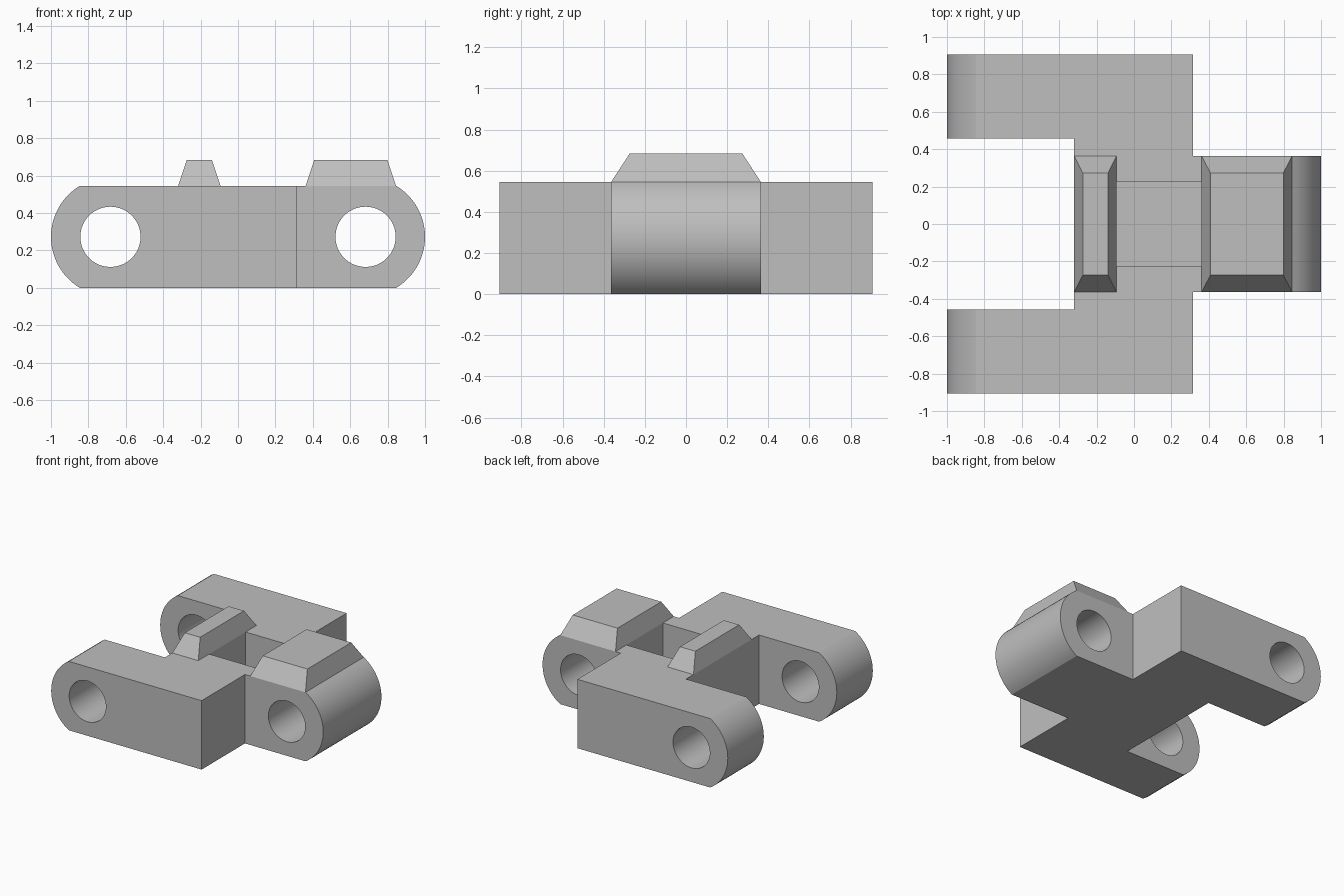
import bpy, bmesh, math
from mathutils import Matrix

cube = bpy.data.objects.get("Cube")
if cube:
    bpy.data.objects.remove(cube, do_unlink=True)

H = 0.545            # link height
PIN_X, PIN_Z = 0.682, H / 2
END_R, HOLE_R = 0.318, 0.161
WIDTH = 0.906        # half width over the arms

grey = bpy.data.materials.new("plain grey")
grey.use_nodes = True
colour = (0.52, 0.52, 0.52, 1)
grey.diffuse_color = colour
grey.node_tree.nodes["Principled BSDF"].inputs["Base Color"].default_value = colour


def finish(name, bm):
    bmesh.ops.recalc_face_normals(bm, faces=bm.faces)
    mesh = bpy.data.meshes.new(name)
    bm.to_mesh(mesh)
    bm.free()
    mesh.materials.append(grey)
    ob = bpy.data.objects.new(name, mesh)
    bpy.context.collection.objects.link(ob)
    return ob


def box(name, x, y, z, taper=(0, 0)):
    """Box between (low, high) pairs, its top drawn in by taper."""
    bm = bmesh.new()
    bmesh.ops.create_cube(bm, size=1)
    for v in bm.verts:
        top = v.co.z > 0
        sx, sy = math.copysign(1, v.co.x), math.copysign(1, v.co.y)
        v.co.x = x[sx > 0] - sx * taper[0] * top
        v.co.y = y[sy > 0] - sy * taper[1] * top
        v.co.z = z[top]
    return finish(name, bm)


def cylinder(name, x):
    bm = bmesh.new()
    place = Matrix.Translation((x, 0, PIN_Z)) @ Matrix.Rotation(math.pi / 2, 4, 'X')
    bmesh.ops.create_cone(bm, cap_ends=True, segments=64, radius1=HOLE_R,
                          radius2=HOLE_R, depth=3, matrix=place)
    return finish(name, bm)


# Link body: side profile with two rounded ends, extruded across the width
half = math.asin(PIN_Z / END_R)
steps = 24
arc = [-half + 2 * half * i / steps for i in range(steps + 1)]
profile = [(PIN_X + END_R * math.cos(a), PIN_Z + END_R * math.sin(a)) for a in arc]
profile += [(-x, z) for x, z in reversed(profile)]
bm = bmesh.new()
face = bm.faces.new([bm.verts.new((x, -WIDTH, z)) for x, z in profile])
out = bmesh.ops.extrude_face_region(bm, geom=[face])
bmesh.ops.translate(bm, vec=(0, 2 * WIDTH, 0),
                    verts=[g for g in out["geom"] if isinstance(g, bmesh.types.BMVert)])
body = finish("link_body", bm)

# Cutters: gap between the arms, shoulders beside the lug, pin holes, top pocket
tall = (-1, 2)
cutters = [
    box("arm_gap", (-2, -0.32), (-0.456, 0.456), tall),
    box("left_shoulder", (0.316, 2), (0.364, 2), tall),
    box("right_shoulder", (0.316, 2), (-2, -0.364), tall),
    cylinder("arm_pin_hole", -PIN_X),
    cylinder("lug_pin_hole", PIN_X),
    box("pocket", (-0.093, 0.362), (-0.228, 0.228), (0.14, 2)),
]
for cutter in cutters:
    mod = body.modifiers.new(cutter.name, 'BOOLEAN')
    mod.operation, mod.solver, mod.object = 'DIFFERENCE', 'EXACT', cutter
bpy.context.view_layer.update()
graph = bpy.context.evaluated_depsgraph_get()
cut_mesh = bpy.data.meshes.new_from_object(body.evaluated_get(graph))
body.modifiers.clear()
body.data = cut_mesh
for cutter in cutters:
    bpy.data.objects.remove(cutter, do_unlink=True)

# Tapered guide blocks on top
box("narrow_guide_block", (-0.32, -0.093), (-0.364, 0.364), (H, 0.683), (0.046, 0.09))
box("wide_guide_block", (0.362, 0.845), (-0.364, 0.364), (H, 0.683), (0.046, 0.09))

# Smooth round surfaces, sharp corners
bpy.ops.object.select_all(action='DESELECT')
body.select_set(True)
bpy.context.view_layer.objects.active = body
bpy.ops.object.shade_smooth_by_angle(angle=math.radians(25))
